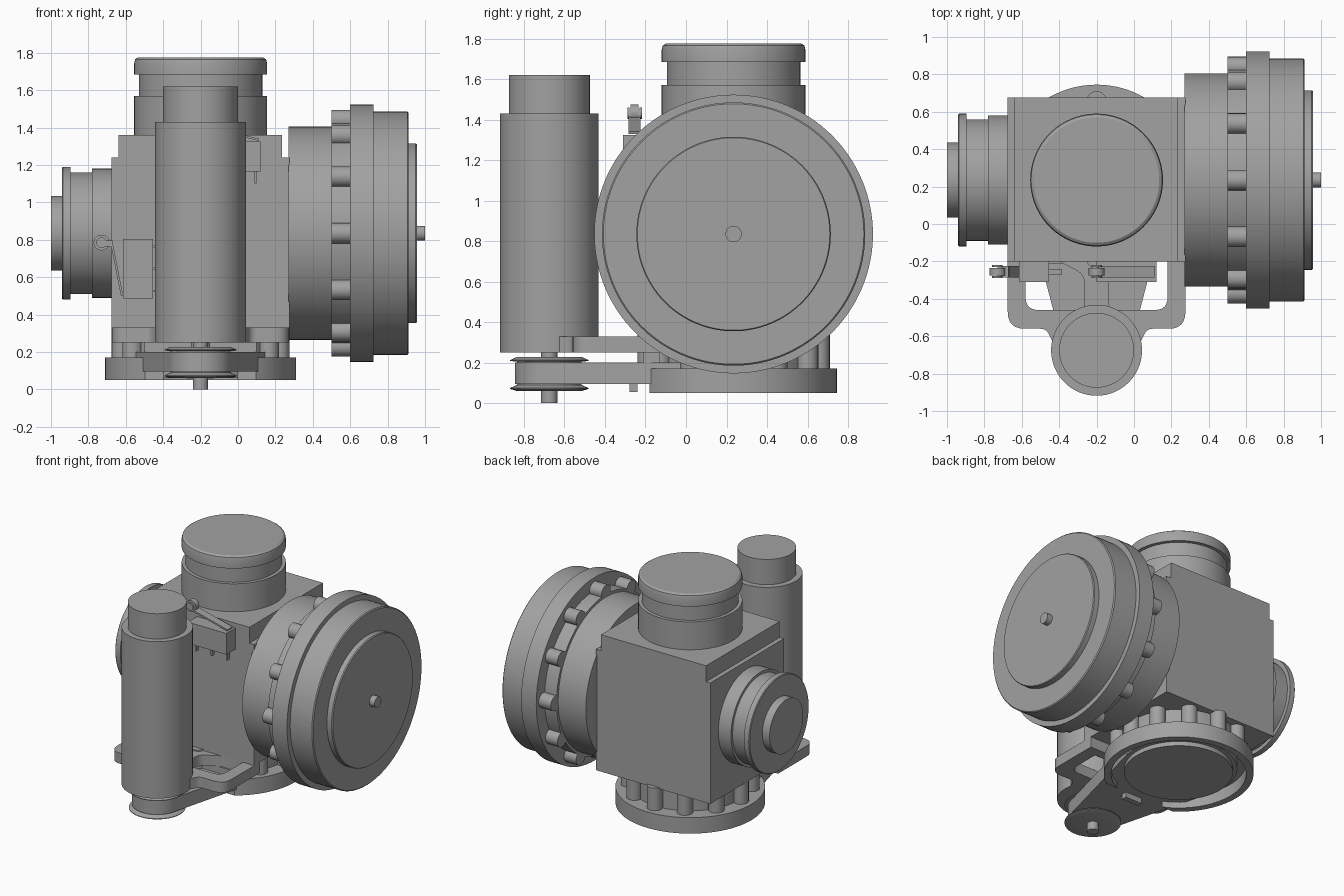
import bpy, bmesh, math
from mathutils import Matrix, Vector

if "Cube" in bpy.data.objects:
    bpy.data.objects.remove(bpy.data.objects["Cube"], do_unlink=True)

grey = bpy.data.materials.new("machined_grey")
grey.use_nodes = True
COLOUR = (0.36, 0.36, 0.36, 1)
grey.diffuse_color = COLOUR
grey.node_tree.nodes["Principled BSDF"].inputs["Base Color"].default_value = COLOUR

CX, CY, CZ = -0.2, 0.235, 0.835      # hub centre of the gearbox
MY = -0.675                          # motor axis


def finish(name, bm):
    bmesh.ops.remove_doubles(bm, verts=bm.verts, dist=1e-5)
    bmesh.ops.recalc_face_normals(bm, faces=bm.faces)
    me = bpy.data.meshes.new(name)
    bm.to_mesh(me)
    bm.free()
    ob = bpy.data.objects.new(name, me)
    bpy.context.collection.objects.link(ob)
    me.materials.append(grey)
    bpy.ops.object.select_all(action='DESELECT')
    ob.select_set(True)
    bpy.context.view_layer.objects.active = ob
    bpy.ops.object.shade_smooth_by_angle(angle=math.radians(30))
    return ob


def lathe_bm(profile, axis, centre, n=96):
    """Revolve (radius, height) points about the x, y or z axis through centre."""
    bm = bmesh.new()
    vs = [bm.verts.new((r, 0, h)) for r, h in profile]
    es = [bm.edges.new(p) for p in zip(vs, vs[1:])]
    bmesh.ops.spin(bm, geom=vs + es, cent=(0, 0, 0), axis=(0, 0, 1),
                   angle=math.tau, steps=n, use_duplicate=False)
    rot = {'X': Matrix.Rotation(math.pi / 2, 4, 'Y'),
           'Y': Matrix.Rotation(-math.pi / 2, 4, 'X'), 'Z': Matrix()}[axis]
    bm.transform(Matrix.Translation(centre) @ rot)
    return bm


def lathe(name, profile, axis, centre, n=96):
    return finish(name, lathe_bm(profile, axis, centre, n))


def box(name, x0, x1, y0, y1, z0, z1):
    bm = bmesh.new()
    bmesh.ops.create_cube(bm, size=1)
    bm.transform(Matrix.Translation(((x0 + x1) / 2, (y0 + y1) / 2, (z0 + z1) / 2))
                 @ Matrix.Diagonal((x1 - x0, y1 - y0, z1 - z0, 1)))
    return finish(name, bm)


def rounded(corners, steps=6):
    """Outline from (x, y, fillet) corners."""
    out = []
    for i, (x, y, f) in enumerate(corners):
        p = Vector((x, y))
        if not f:
            out.append(p)
            continue
        a = p + (Vector(corners[i - 1][:2]) - p).normalized() * f
        b = p + (Vector(corners[(i + 1) % len(corners)][:2]) - p).normalized() * f
        for k in range(steps + 1):
            t = k / steps
            out.append(a * (1 - t) ** 2 + p * 2 * t * (1 - t) + b * t * t)
    return out


def extrude(name, outlines, lo, hi, matrix=Matrix()):
    """Flat shape with holes, extruded from lo to hi along its normal."""
    cu = bpy.data.curves.new(name, 'CURVE')
    cu.dimensions, cu.fill_mode, cu.extrude = '2D', 'BOTH', (hi - lo) / 2
    for pts in outlines:
        sp = cu.splines.new('POLY')
        sp.points.add(len(pts) - 1)
        for q, p in zip(sp.points, pts):
            q.co = (p[0], p[1], 0, 1)
        sp.use_cyclic_u = True
    tmp = bpy.data.objects.new(name + "_outline", cu)
    me = bpy.data.meshes.new_from_object(tmp)
    bm = bmesh.new()
    bm.from_mesh(me)
    bpy.data.objects.remove(tmp)
    bpy.data.meshes.remove(me)
    bm.transform(matrix @ Matrix.Translation((0, 0, (lo + hi) / 2)))
    return finish(name, bm)


def lobes(name, axis, centre, ring, radius, h0, h1):
    """Twelve ridges spaced round an axis."""
    for i in range(12):
        a = math.tau * i / 12
        u, v = ring * math.cos(a), ring * math.sin(a)
        off = Vector((0, u, v)) if axis == 'X' else Vector((u, v, 0))
        lathe(f"{name}_{i + 1}", [(0, h0), (radius, h0), (radius, h1), (0, h1)],
              axis, Vector(centre) + off, 20)


# Gearbox housing: stepped block
box("housing_body", -0.675, 0.275, -0.2, 0.675, 0.33, 1.24)
box("housing_top", -0.64, 0.235, -0.2, 0.675, 1.24, 1.36)

# Top port with rounded cap
lathe("top_port", [(0, 1.36), (0.355, 1.36), (0.355, 1.57), (0.33, 1.57), (0.33, 1.685),
      (0.355, 1.685), (0.355, 1.745), (0.35, 1.765), (0.335, 1.775), (0, 1.775)],
      'Z', (CX, CY, 0))

# Right side port
lathe("side_port", [(0, -1.0), (0.2, -1.0), (0.2, -0.94), (0.35, -0.94), (0.355, -0.935),
      (0.355, -0.895), (0.325, -0.895), (0.325, -0.78), (0.345, -0.78), (0.345, -0.67),
      (0, -0.67)], 'X', (0, CY, CZ))

# Large drum on the left side
lathe("drum", [(0, 0.27), (0.57, 0.27), (0.57, 0.5), (0.59, 0.5), (0.59, 0.6), (0.688, 0.6),
      (0.688, 0.725), (0.65, 0.725), (0.65, 0.905), (0.643, 0.912), (0.48, 0.912),
      (0.48, 0.95), (0.475, 0.957), (0.04, 0.957), (0.04, 1.0), (0, 1.0)],
      'X', (0, CY, CZ), 128)
lobes("drum_lobe", 'X', (0, CY, CZ), 0.605, 0.055, 0.5, 0.6)

# Bottom collar, fluted neck and flange trimmed flat at the front
lathe("neck", [(0, 0.1), (0.4, 0.1), (0.4, 0.34), (0, 0.34)], 'Z', (CX, CY, 0))
lobes("neck_lobe", 'Z', (CX, CY, 0), 0.42, 0.055, 0.15, 0.34)
bm = lathe_bm([(0, 0.14), (0.46, 0.14), (0.46, 0.05), (0.51, 0.05), (0.51, 0.17), (0, 0.17)],
              'Z', (CX, CY, 0))
bmesh.ops.remove_doubles(bm, verts=bm.verts, dist=1e-5)
bmesh.ops.bisect_plane(bm, geom=bm.verts[:] + bm.edges[:] + bm.faces[:], dist=1e-6,
                       plane_co=(0, -0.18, 0), plane_no=(0, -1, 0), clear_outer=True)
bmesh.ops.holes_fill(bm, edges=[e for e in bm.edges if e.is_boundary])
finish("flange", bm)
lathe("flange_hub", [(0, 0.062), (0.37, 0.062), (0.37, 0.15), (0, 0.15)], 'Z', (CX, CY, 0))

# Drive belt: hull of the small and large pulleys
tilt = math.asin((0.4 - 0.17) / (CY - MY))
belt = [(CX + 0.4 * math.cos(a), CY + 0.4 * math.sin(a))
        for a in [-tilt + (math.pi + 2 * tilt) * k / 40 for k in range(41)]]
belt += [(CX + 0.17 * math.cos(a), MY + 0.17 * math.sin(a))
         for a in [math.pi + tilt + (math.pi - 2 * tilt) * k / 28 for k in range(29)]]
extrude("drive_belt", [belt], 0.095, 0.2)
box("belt_guide_top", -0.5, 0.1, -0.21, -0.13, 0.2, 0.25)
box("belt_guide_bottom", -0.27, -0.13, -0.28, -0.24, 0.055, 0.1)

# Motor, shaft and pulley
lathe("motor", [(0, 0.25), (0.243, 0.25), (0.243, 1.43), (0.2, 1.43), (0.2, 1.62), (0, 1.62)],
      'Z', (CX, MY, 0))
lathe("motor_pulley", [(0, 0), (0.04, 0), (0.04, 0.06), (0.16, 0.06), (0.193, 0.07),
      (0.193, 0.075), (0.16, 0.09), (0.16, 0.205), (0.193, 0.208), (0.193, 0.213),
      (0.16, 0.228), (0.04, 0.228), (0.04, 0.25), (0, 0.25)], 'Z', (CX, MY, 0))

# Motor bracket with two windows
frame = [(-0.675, -0.13, 0), (-0.675, -0.56, 0.09), (-0.47, -0.56, 0.03), (-0.42, -0.66, 0),
         (0.02, -0.66, 0), (0.07, -0.56, 0.03), (0.275, -0.56, 0.09), (0.275, -0.13, 0)]
window_r = [(-0.58, -0.2, 0), (-0.58, -0.46, 0.07), (-0.265, -0.46, 0.04), (-0.265, -0.27, 0.05),
            (-0.4, -0.2, 0)]
window_l = [(-0.4 - x, y, f) for x, y, f in reversed(window_r)]
extrude("motor_bracket", [rounded(p) for p in (frame, window_r, window_l)], 0.25, 0.33)


# Limit switches: body, sprung lever, roller and terminals
def limit_switch(name, body, lever, roller, pins):
    x0, x1, z0, z1 = body
    box(name + "_body", x0, x1, -0.31, -0.2, z0, z1)
    a, b = Vector(lever[0]), Vector(lever[1])
    side = (b - a).orthogonal().normalized() * 0.006
    upright = Matrix.Rotation(math.pi / 2, 4, 'X')
    extrude(name + "_lever", [[a - side, b - side, b + side, a + side]], 0.225, 0.285, upright)
    rx, rz = roller
    lathe(name + "_roller", [(0, -0.275), (0.042, -0.275), (0.042, -0.235), (0, -0.235)],
          'Y', (rx, 0, rz), 24)
    for y in (-0.29, -0.23):
        lathe(name + "_fork", [(0, y), (0.028, y), (0.028, y + 0.012), (0, y + 0.012)],
              'Y', (rx, 0, rz), 20)
    for i, (px, pz, w, h) in enumerate(pins):
        box(f"{name}_pin_{i + 1}", px, px + w, -0.27, -0.24, pz, pz + h)


limit_switch("upper_switch", (-0.2, 0.12, 1.165, 1.325), ((0.11, 1.335), (-0.19, 1.41)),
             (-0.2, 1.432), [(x, 1.1, 0.012, 0.07) for x in (-0.17, -0.04, 0.088)])
limit_switch("lower_switch", (-0.615, -0.455, 0.485, 0.805), ((-0.62, 0.5), (-0.675, 0.78)),
             (-0.73, 0.785), [(-0.455, z, 0.07, 0.012) for z in (0.52, 0.64, 0.76)])
box("lower_switch_arm", -0.73, -0.67, -0.285, -0.225, 0.765, 0.795)
